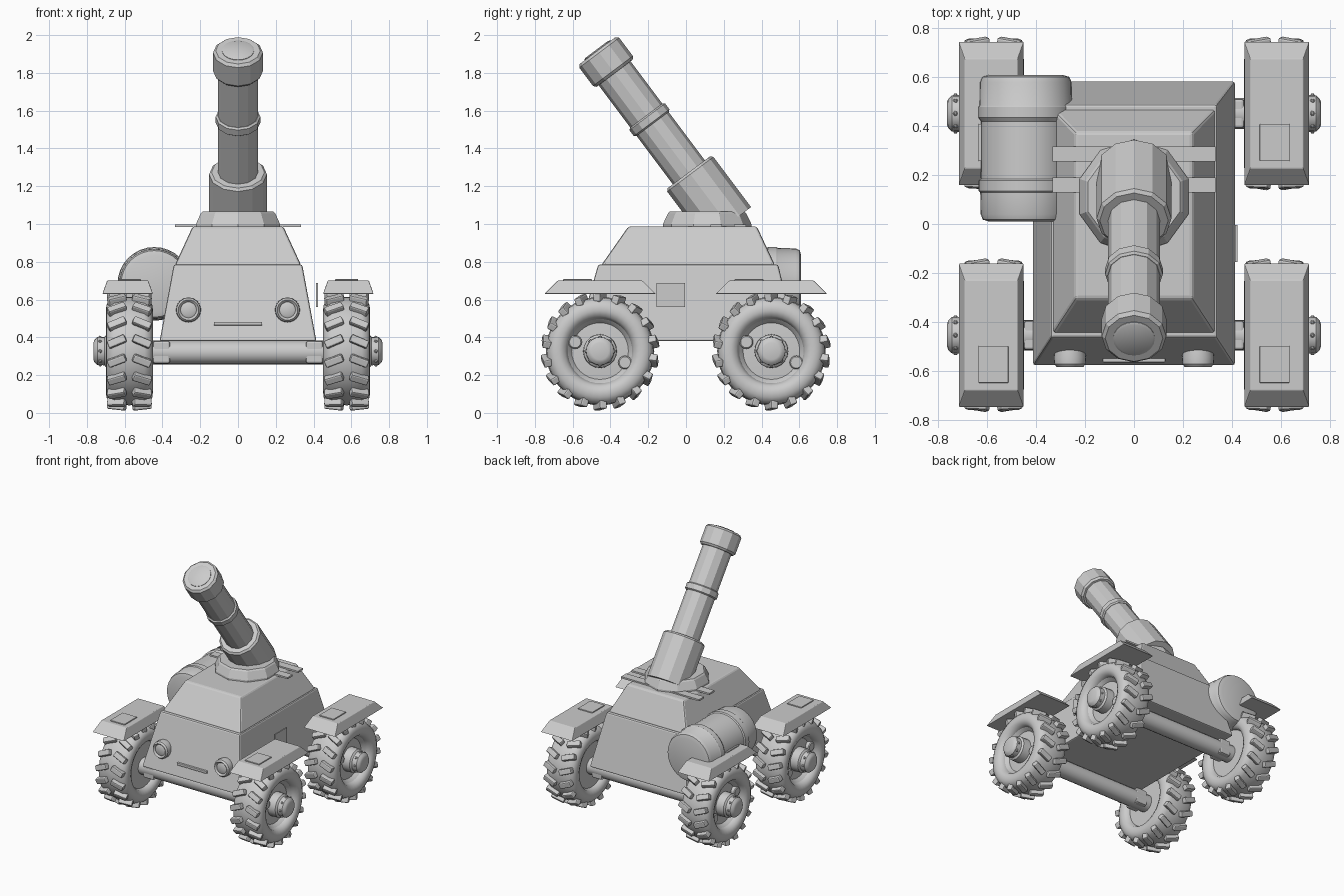
import bpy, bmesh, math
from mathutils import Matrix, Vector

if "Cube" in bpy.data.objects:
    bpy.data.objects.remove(bpy.data.objects["Cube"])

T, R = Matrix.Translation, Matrix.Rotation


def finish(name, bm, bevel=0.0, smooth=None):
    bmesh.ops.recalc_face_normals(bm, faces=bm.faces[:])
    me = bpy.data.meshes.new(name)
    bm.to_mesh(me)
    bm.free()
    if smooth:
        me.shade_smooth()
        me.set_sharp_from_angle(angle=math.radians(smooth))
    ob = bpy.data.objects.new(name, me)
    bpy.context.collection.objects.link(ob)
    if bevel:
        m = ob.modifiers.new("Bevel", 'BEVEL')
        m.width = bevel
        m.segments = 2
        m.limit_method = 'ANGLE'
    return ob


def lathe(bm, profile, n, mat, phase=0.0, closed=False):
    """Revolve (radius, height) points about local z; open ends are capped."""
    rings = []
    for r, h in profile:
        rings.append([bm.verts.new(mat @ Vector((r * math.cos(phase + math.tau * i / n),
                                                 r * math.sin(phase + math.tau * i / n), h)))
                      for i in range(n)])
    pairs = list(zip(rings, rings[1:]))
    if closed:
        pairs.append((rings[-1], rings[0]))
    else:
        bm.faces.new(rings[0])
        bm.faces.new(rings[-1])
    for a, b in pairs:
        for i in range(n):
            j = (i + 1) % n
            bm.faces.new((a[i], a[j], b[j], b[i]))


def revolve(name, profile, n, mat, phase=0.0, closed=False, smooth=35):
    bm = bmesh.new()
    lathe(bm, profile, n, mat, phase, closed)
    return finish(name, bm, 0, smooth)


def frustum(name, lo, hi, z0, z1, bevel=0.0):
    """Tapered block; lo and hi are (x0, x1, y0, y1) rectangles."""
    bm = bmesh.new()
    rows = [[bm.verts.new((q[i], q[j], z)) for i, j in ((0, 2), (1, 2), (1, 3), (0, 3))]
            for q, z in ((lo, z0), (hi, z1))]
    for row in rows:
        bm.faces.new(row)
    for i in range(4):
        j = (i + 1) % 4
        bm.faces.new((rows[0][i], rows[0][j], rows[1][j], rows[1][i]))
    return finish(name, bm, bevel)


def box(name, x0, x1, y0, y1, z0, z1, bevel=0.0):
    return frustum(name, (x0, x1, y0, y1), (x0, x1, y0, y1), z0, z1, bevel)


# Hull: lower and upper tapered sections
frustum("lower_hull", (-.415, .415, -.58, .585), (-.34, .34, -.465, .488), .38, .785, .01)
frustum("upper_hull", (-.335, .335, -.45, .472), (-.24, .24, -.305, .375), .78, .987, .012)

# Roof straps under the turret
for y in (.16, .286):
    box("roof_strap", -.333, .333, y - .031, y + .031, .984, .997)

# Turret base
revolve("turret_base", [(.234, .98), (.234, 1.0), (.208, 1.055), (.198, 1.065)],
        10, T((0, .112, 0)), math.pi / 2, smooth=None)

# Barrel, measured back from the muzzle
gun = T((0, -.468, 1.918)) @ R(math.atan2(.6, .8), 4, 'X')
revolve("muzzle_cap", [(.118, 0), (.132, -.014), (.132, -.135), (.12, -.15)], 12, gun, smooth=None)
revolve("muzzle_disc", [(.075, .008), (.085, .003), (.085, -.02)], 20, gun)
revolve("barrel", [(.106, -.1), (.106, -.9)], 12, gun, smooth=None)
revolve("barrel_ring", [(.108, -.43), (.118, -.438), (.118, -.477), (.108, -.485)], 12, gun, smooth=None)
revolve("barrel_sleeve", [(.14, -.805), (.153, -.818), (.153, -1.15)], 12, gun, smooth=None)

# Headlights and front slot
for x in (-.262, .262):
    face = T((x, -.585, .545)) @ R(math.pi / 2, 4, 'X')
    revolve("headlight", [(.03, -.006), (.042, -.012), (.046, -.006), (.054, 0), (.064, -.012),
                          (.066, -.04), (.06, -.08)], 24, face)
box("front_slot", -.128, .128, -.566, -.54, .463, .482, .004)

# Side plate
box("side_plate", .414, .423, -.155, -.005, .56, .688)

# Storage drum with two ribs
drum = T((-.443, .61, .683)) @ R(math.pi / 2, 4, 'X')
revolve("drum", [(.15, 0), (.178, .008), (.188, .03), (.19, .125), (.195, .132), (.195, .175), (.184, .19),
                 (.184, .425), (.192, .432), (.192, .475), (.186, .482), (.184, .57),
                 (.176, .592), (.15, .6)], 32, drum)


def wheel(s, cy):
    hub = T((s * .575, cy, .327)) @ R(s * math.pi / 2, 4, 'Y')
    # Tyre
    half = [(.17, .08), (.185, .112), (.215, .125), (.245, .121), (.268, .108), (.282, .08)]
    prof = half + [(.287, 0)] + [(r, -h) for r, h in reversed(half)]
    revolve("tyre", prof, 40, hub, closed=True, smooth=50)
    # Rim and hub
    revolve("rim", [(.175, -.085), (.175, .085), (.165, .075), (.15, .055), (.085, .06)], 32, hub)
    revolve("hub", [(.09, .04), (.088, .122), (.075, .132), (.074, .17), (.06, .185), (.045, .19)],
            20, hub)
    bm = bmesh.new()
    for k in range(8):
        a = math.tau * k / 8
        bmesh.ops.create_icosphere(bm, subdivisions=1, radius=.011,
                                   matrix=hub @ T((.072 * math.cos(a), .072 * math.sin(a), .155)))
    finish("hub_bolts", bm)
    # Two round caps on the rim face
    for dy, dz in ((-.132, .048), (.132, -.06)):
        cap = T((s * .575, cy + dy, .327 + dz)) @ R(s * math.pi / 2, 4, 'Y')
        revolve("rim_cap", [(.036, .03), (.036, .082), (.03, .088)], 16, cap)
    # Chevron tread lugs
    bm = bmesh.new()
    for k in range(18):
        for side in (-1, 1):
            m = (T((s * .575, cy, .327)) @ R(math.tau * k / 18, 4, 'X')
                 @ T((side * .066, 0, .287)) @ R(side * math.radians(-22), 4, 'Z')
                 @ R(side * math.radians(6), 4, 'Y')
                 @ Matrix.Diagonal((.1, .042, .046, 1)))
            bmesh.ops.create_cube(bm, size=1, matrix=m)
    finish("tread_lugs", bm, .008)
    # Fender with a small plate on top
    x0, x1 = sorted((s * .45, s * .718))
    frustum("fender", (x0, x1, cy - .295, cy + .295), (x0 + .025, x1 - .025, cy - .225, cy + .225),
            .63, .7, .004)
    xc = s * .575
    box("fender_plate", xc - .061, xc + .061, cy - .195, cy - .043, .69, .708, .003)
    # Axle end block
    x0, x1 = sorted((s * .36, s * .45))
    box("axle_block", x0, x1, cy - .06, cy + .06, .262, .38, .01)


for cy in (-.455, .452):
    for s in (-1, 1):
        wheel(s, cy)
    # Axle beam
    revolve("axle", [(.063, -.55), (.063, .55)], 20, T((0, cy, .32)) @ R(math.pi / 2, 4, 'Y'))
